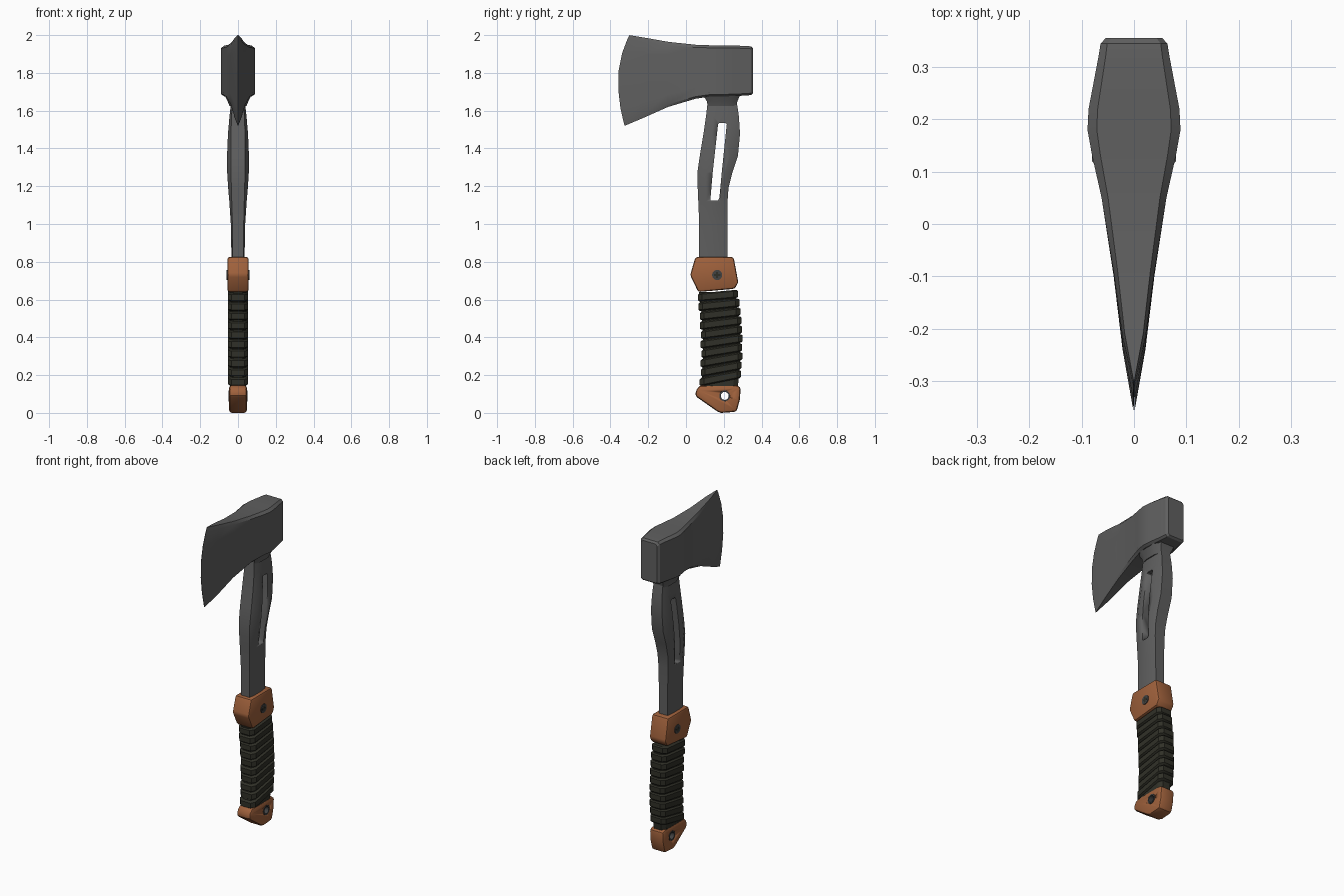
import bpy, bmesh, math

if "Cube" in bpy.data.objects:
    bpy.data.objects.remove(bpy.data.objects["Cube"])


def mat(name, c):
    m = bpy.data.materials.new(name)
    m.diffuse_color = (*c, 1)
    m.use_nodes = True
    m.node_tree.nodes["Principled BSDF"].inputs["Base Color"].default_value = m.diffuse_color
    return m


STEEL = mat("dark steel", (0.115, 0.115, 0.115))
ORANGE = mat("orange brown", (0.35, 0.12, 0.045))
CORD = mat("dark cord", (0.03, 0.03, 0.021))
BOLT = mat("bolt metal", (0.055, 0.055, 0.055))


def make(name, bm, m, bevel=0, angle=28):
    bmesh.ops.recalc_face_normals(bm, faces=bm.faces)
    me = bpy.data.meshes.new(name)
    bm.to_mesh(me)
    bm.free()
    ob = bpy.data.objects.new(name, me)
    bpy.context.collection.objects.link(ob)
    me.materials.append(m)
    if bevel:
        b = ob.modifiers.new("bevel", 'BEVEL')
        b.width, b.segments, b.limit_method = bevel, 2, 'ANGLE'
        b.angle_limit = math.radians(30)
        apply(ob, b)
    select(ob)
    bpy.ops.object.shade_smooth_by_angle(angle=math.radians(angle))
    return ob


def select(ob):
    bpy.ops.object.select_all(action='DESELECT')
    ob.select_set(True)
    bpy.context.view_layer.objects.active = ob


def apply(ob, mod):
    select(ob)
    bpy.ops.object.modifier_apply(modifier=mod.name)


def cut(ob, cutter):
    b = ob.modifiers.new("cut", 'BOOLEAN')
    b.operation, b.solver, b.object = 'DIFFERENCE', 'EXACT', cutter
    apply(ob, b)
    bpy.data.objects.remove(cutter)


def loft(rings, bm=None):
    # skin a list of equal rings and cap both ends
    bm = bm or bmesh.new()
    vs = [[bm.verts.new(p) for p in r] for r in rings]
    n = len(vs[0])
    for a, b in zip(vs, vs[1:]):
        for i in range(n):
            bm.faces.new((a[i], a[(i + 1) % n], b[(i + 1) % n], b[i]))
    bm.faces.new(vs[0][::-1])
    bm.faces.new(vs[-1])
    return bm


def octagon(z, y0, y1, w, we, c=0.04, slope=0):
    # chamfered handle section: w = side half width, we = edge half width
    pts = [(we, y0), (w, y0 + c), (w, y1 - c), (we, y1)]
    pts += [(-x, y) for x, y in reversed(pts)]
    ym = (y0 + y1) / 2
    return [(x, y, z + slope * (y - ym)) for x, y in pts]


def slab(profile, w):
    return loft([[(s * w, y, z) for y, z in profile] for s in (-1, 1)])


def tube(name, y, z, r, half, m, inner=0, x=0, n=20):
    def ring(rr, xx):
        return [(xx, y + rr * math.cos(2 * math.pi * i / n),
                 z + rr * math.sin(2 * math.pi * i / n)) for i in range(n)]
    ob = make(name, loft([ring(r, x - half), ring(r, x + half)]), m)
    if inner:
        cut(ob, make("cutter", loft([ring(inner, x - 1), ring(inner, x + 1)]), m))
    return ob


# axe head: sections from the cutting edge to the poll (y, half width, top, bottom, bow)
HEAD = [(-.36, .001, 2.0, 1.52, 1), (-.24, .022, 1.985, 1.563, .5), (-.10, .039, 1.964, 1.62, .15),
        (.05, .062, 1.949, 1.663, 0), (.13, .080, 1.946, 1.675, 0), (.18, .089, 1.945, 1.676, 0),
        (.22, .087, 1.945, 1.676, 0), (.32, .068, 1.943, 1.68, 0), (.345, .064, 1.94, 1.683, 0),
        (.356, .054, 1.93, 1.692, 0)]
ROWS = [(0, .82), (.04, 1), (.2, 1), (.4, 1), (.6, 1), (.8, 1), (.95, 1), (1, .8)]
rings = []
for y, w, zt, zb, bow in HEAD:
    side = []
    for t, k in ROWS:
        u = 2 * t - 1
        side.append((w * k, y + bow * (.06 if u > 0 else .035) * u * u, zb + t * (zt - zb)))
    rings.append(side + [(-x, yy, z) for x, yy, z in reversed(side)])
make("axe_head", loft(rings), STEEL)

# tapered socket below the head
make("head_socket", loft([octagon(1.625, .115, .268, .045, .03),
                          octagon(1.65, .11, .272, .055, .036),
                          octagon(1.70, .08, .295, .08, .05)]), STEEL)

# metal haft with a slanted slot through it
HAFT = [(.78, .07, .22, .034, .028), (1.0, .07, .22, .038, .03), (1.12, .065, .22, .046, .033),
        (1.19, .062, .225, .052, .035), (1.27, .06, .245, .057, .037), (1.36, .073, .275, .058, .038),
        (1.48, .093, .286, .053, .037), (1.57, .106, .28, .045, .034), (1.65, .115, .268, .036, .03)]
haft = make("haft", loft([octagon(*s) for s in HAFT]), STEEL)
slot = [(1.125, .13, .17), (1.14, .13, .177), (1.28, .142, .19), (1.53, .17, .216), (1.535, .175, .205)]
cut(haft, make("slot_cutter", loft([[(-.2, a, z), (.2, a, z), (.2, b, z), (-.2, b, z)]
                                    for z, a, b in slot]), STEEL))

# collar with a cross-head bolt on each side
make("collar", slab([(.05, .825), (.022, .73), (.065, .64), (.257, .657), (.277, .69), (.252, .825)], .056),
     ORANGE, .012)
for s, side in ((1, "right"), (-1, "left")):
    tube("bolt_" + side, .165, .73, .027, .004, BOLT, x=s * .056)
    for a, b, nm in ((.017, .005, "a"), (.005, .017, "b")):
        make("bolt_cross_%s_%s" % (side, nm),
             loft([[(x, .165 - a, .73 - b), (x, .165 + a, .73 - b), (x, .165 + a, .73 + b),
                    (x, .165 - a, .73 + b)] for x in (s * .058, s * .0612)]), CORD)


# curved grip: core plus slanted cord bands
def grip(z):
    k = 1 - ((z - .38) / .27) ** 2
    lean = (z - .38) * -.02
    return .06 + .018 * k + lean, .277 + .022 * k + lean


core = [(.1 + .06 * i) for i in range(10)]
make("grip_core", loft([octagon(z, grip(z)[0] + .012, grip(z)[1] - .012, .042, .025, .025)
                        for z in core]), CORD)
bm = bmesh.new()
N = 10
step = .485 / N
for i in range(N):
    zc = .165 + step * (i + .5) - .005
    h = step * .45
    slope = .2 - .012 * i
    a, b = grip(zc)
    wob = .004 * (i % 2)
    loft([octagon(zc + dz * h, a + ins + wob, b - ins - wob / 2, .053 - ins, .034 - ins, .022, slope)
          for dz, ins in ((-1, .008), (-.7, 0), (.7, 0), (1, .008))], bm)
make("grip_wrap", bm, CORD)

# pommel with a lanyard hole and metal eyelet
pommel = make("pommel", slab([(.055, .125), (.048, .09), (.165, .008), (.185, 0), (.268, .006),
                              (.285, .07), (.29, .138), (.265, .146), (.075, .146)], .047), ORANGE, .016)
cut(pommel, tube("cutter", .205, .09, .024, .2, ORANGE))
core_ob = bpy.data.objects["grip_core"]
cut(core_ob, tube("cutter", .205, .09, .024, .2, CORD))
tube("eyelet", .205, .09, .029, .05, BOLT, inner=.021)
